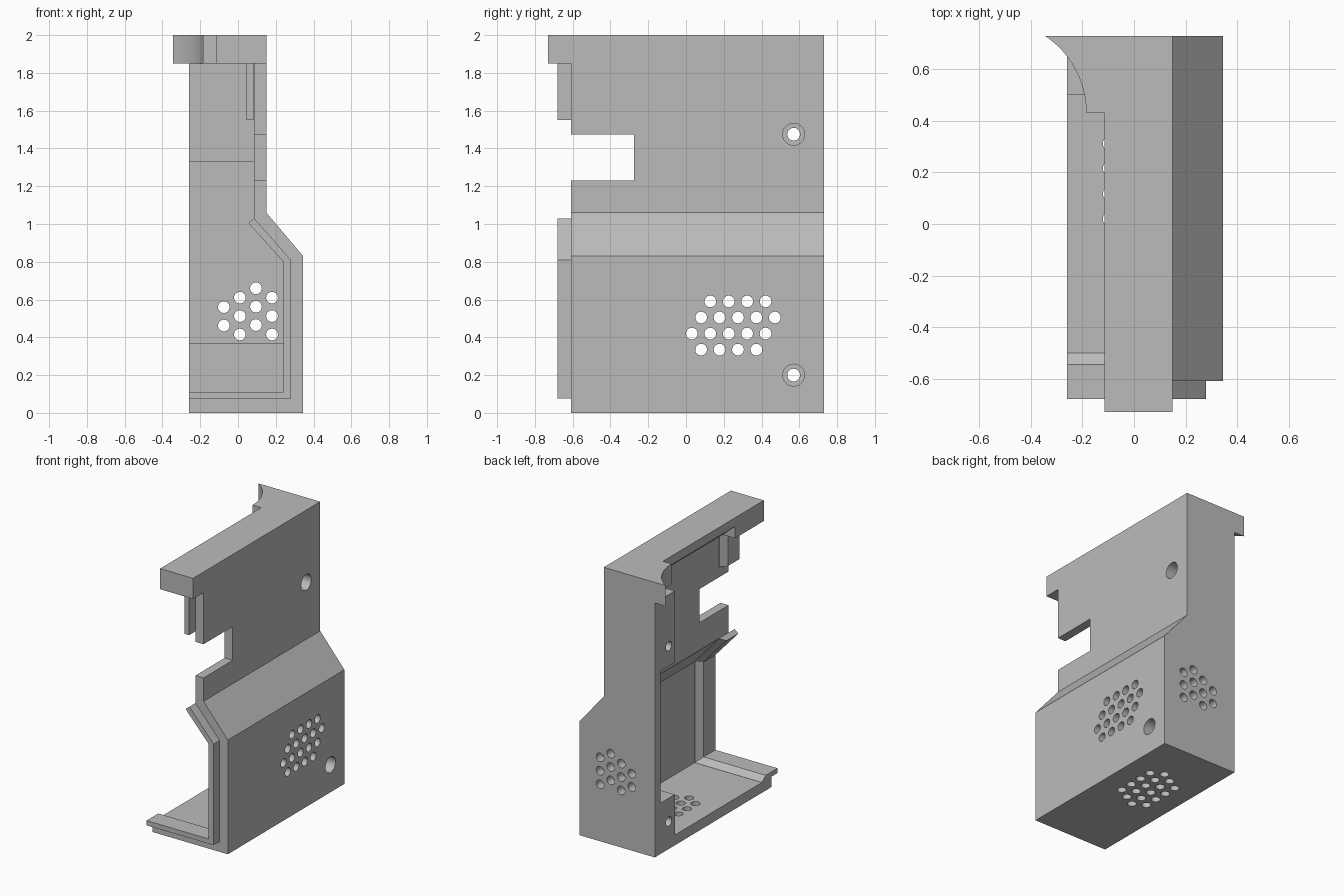
import bpy, bmesh, math
from mathutils import Vector

cube = bpy.data.objects.get("Cube")
if cube:
    bpy.data.objects.remove(cube, do_unlink=True)

grey = bpy.data.materials.new("light_grey_plastic")
grey.use_nodes = True
grey.diffuse_color = (0.5, 0.5, 0.5, 1)
grey.node_tree.nodes["Principled BSDF"].inputs["Base Color"].default_value = (0.5, 0.5, 0.5, 1)


def place(p, axis, d):
    """Lift a 2D point into 3D, d along the given axis."""
    u, v = p
    return {"x": (d, u, v), "y": (u, d, v), "z": (u, v, d)}[axis]


def loft(bm, sections, axis):
    """Skin a list of (outline, distance) sections and cap the ends."""
    rings = [[bm.verts.new(place(p, axis, d)) for p in pts] for pts, d in sections]
    n = len(rings[0])
    for a, b in zip(rings, rings[1:]):
        for i in range(n):
            j = (i + 1) % n
            bm.faces.new((a[i], a[j], b[j], b[i]))
    bm.faces.new(rings[0])
    bm.faces.new(rings[-1])


def finish(name, bm):
    bmesh.ops.recalc_face_normals(bm, faces=bm.faces[:])
    mesh = bpy.data.meshes.new(name)
    bm.to_mesh(mesh)
    bm.free()
    ob = bpy.data.objects.new(name, mesh)
    mesh.materials.append(grey)
    bpy.context.collection.objects.link(ob)
    return ob


def solid(name, sections, axis):
    bm = bmesh.new()
    loft(bm, sections, axis)
    return finish(name, bm)


def prism(name, pts, axis, a, b):
    return solid(name, [(pts, a), (pts, b)], axis)


def rect(u0, u1, v0, v1):
    return [(u0, v0), (u1, v0), (u1, v1), (u0, v1)]


def drill(name, holes, axis, a, b, r):
    """Cutter made of many round bars."""
    bm = bmesh.new()
    n = 24
    for u, v in holes:
        ring = [(u + r * math.cos(math.tau * i / n), v + r * math.sin(math.tau * i / n)) for i in range(n)]
        loft(bm, [(ring, a), (ring, b)], axis)
    ob = finish(name, bm)
    ob.hide_render = True
    return ob


def cut(ob, *cutters):
    for c in cutters:
        m = ob.modifiers.new("cut", "BOOLEAN")
        m.operation, m.solver, m.object = "DIFFERENCE", "EXACT", c
        bpy.context.view_layer.objects.active = ob
        bpy.ops.object.modifier_apply(modifier=m.name)


# Side wall and floor, one bent sheet
outer = [(-0.26, 0), (0.345, 0), (0.345, 0.83), (0.15, 1.06), (0.15, 1.85)]
inner = [(0.085, 1.85), (0.085, 1.03), (0.28, 0.81), (0.28, 0.075), (-0.26, 0.075)]
wall = prism("side_wall_and_floor", outer + inner, "y", -0.61, 0.665)

# Back wall
back = prism("back_wall", outer + [(-0.26, 1.85)], "y", 0.665, 0.73)

# Top cap with a curved flare at the back
cx, cy, r = -0.546, 0.43, 0.361
end = math.asin((0.73 - cy) / r)
arc = [(cx + r * math.cos(end * i / 12), cy + r * math.sin(end * i / 12)) for i in range(13)]
cap = prism("top_cap", [(-0.115, -0.73), (0.15, -0.73), (0.15, 0.73)] + arc[::-1] + [(-0.115, cy)],
            "z", 1.85, 2)

# Screw bosses in the back corner
upper_boss = prism("upper_screw_boss", rect(0.5, 0.665, 1.33, 1.85), "x", -0.26, 0.085)
lower_boss = prism("lower_screw_boss", rect(0.5, 0.665, 0.075, 0.37), "x", -0.26, 0.28)


# Mating lips along the open front, tapering into the wall behind
def lip(name, base, edge):
    thin = [tuple(Vector(b).lerp(Vector(e), 0.02)) for b, e in zip(base, edge)]
    full = base + edge[::-1]
    return solid(name, [(full, -0.68), (full, -0.545), (base + thin[::-1], -0.5)], "y")


lip("lower_lip", [(-0.26, 0.075), (0.28, 0.075), (0.28, 0.81), (0.085, 1.03)],
    [(-0.26, 0.11), (0.24, 0.11), (0.24, 0.8), (0.055, 1.005)])
lip("upper_lip", [(0.083, 1.55), (0.083, 1.85)], [(0.045, 1.55), (0.045, 1.85)])


# Staggered vent rows: (shift, count) per row
def grille(start, first, step):
    rows = [(0, 4), (-0.049, 5), (0, 5), (0.049, 4)]
    # third row starts one half pitch before the fourth
    rows[1], rows[2] = (-0.049, 5), (0, 5)
    return [(start + s + 0.0975 * k, first + step * i) for i, (s, c) in enumerate(rows) for k in range(c)]


side_holes = [(0.08 + s + 0.0975 * k, 0.335 + 0.085 * i)
              for i, (s, c) in enumerate([(0, 4), (-0.049, 5), (0, 5), (0.049, 4)]) for k in range(c)]
floor_holes = [(v, u) for u, v in grille(0.02, -0.09, 0.085)]
back_holes = [(x, top - 0.0975 * k)
              for x, top, c in [(-0.075, 0.56, 2), (0.01, 0.61, 3), (0.095, 0.66, 3), (0.18, 0.61, 3)]
              for k in range(c)]
screws = [(0.57, 0.2), (0.57, 1.475)]

cutters = [
    drill("side_vent_cutter", side_holes, "x", 0.2, 0.4, 0.031),
    drill("floor_vent_cutter", floor_holes, "z", -0.05, 0.12, 0.031),
    drill("back_vent_cutter", back_holes, "y", 0.6, 0.8, 0.031),
    drill("screw_cutter", screws, "x", -0.4, 0.5, 0.034),
    drill("counterbore_cutter", screws, "x", -0.1, 0.5, 0.058),
    prism("notch_cutter", rect(-0.7, -0.275, 1.23, 1.475), "x", 0, 0.3),
    prism("cap_bevel_cutter", [(-0.13, 1.95), (-0.13, 1.8), (0.04, 1.8)], "y", -0.4, 0.43),
]
side_v, floor_v, back_v, screw_c, bore_c, notch_c, bevel_c = cutters
cut(wall, side_v, floor_v, screw_c, bore_c, notch_c)
cut(back, back_v)
cut(cap, bevel_c)
cut(upper_boss, screw_c, bore_c)
cut(lower_boss, screw_c, bore_c)
for c in cutters:
    bpy.data.objects.remove(c, do_unlink=True)

# Smooth the round holes and flare, keep corners sharp
bpy.ops.object.select_all(action="DESELECT")
for ob in (wall, back, cap, upper_boss, lower_boss):
    ob.select_set(True)
bpy.context.view_layer.objects.active = wall
bpy.ops.object.shade_smooth_by_angle(angle=math.radians(30))
